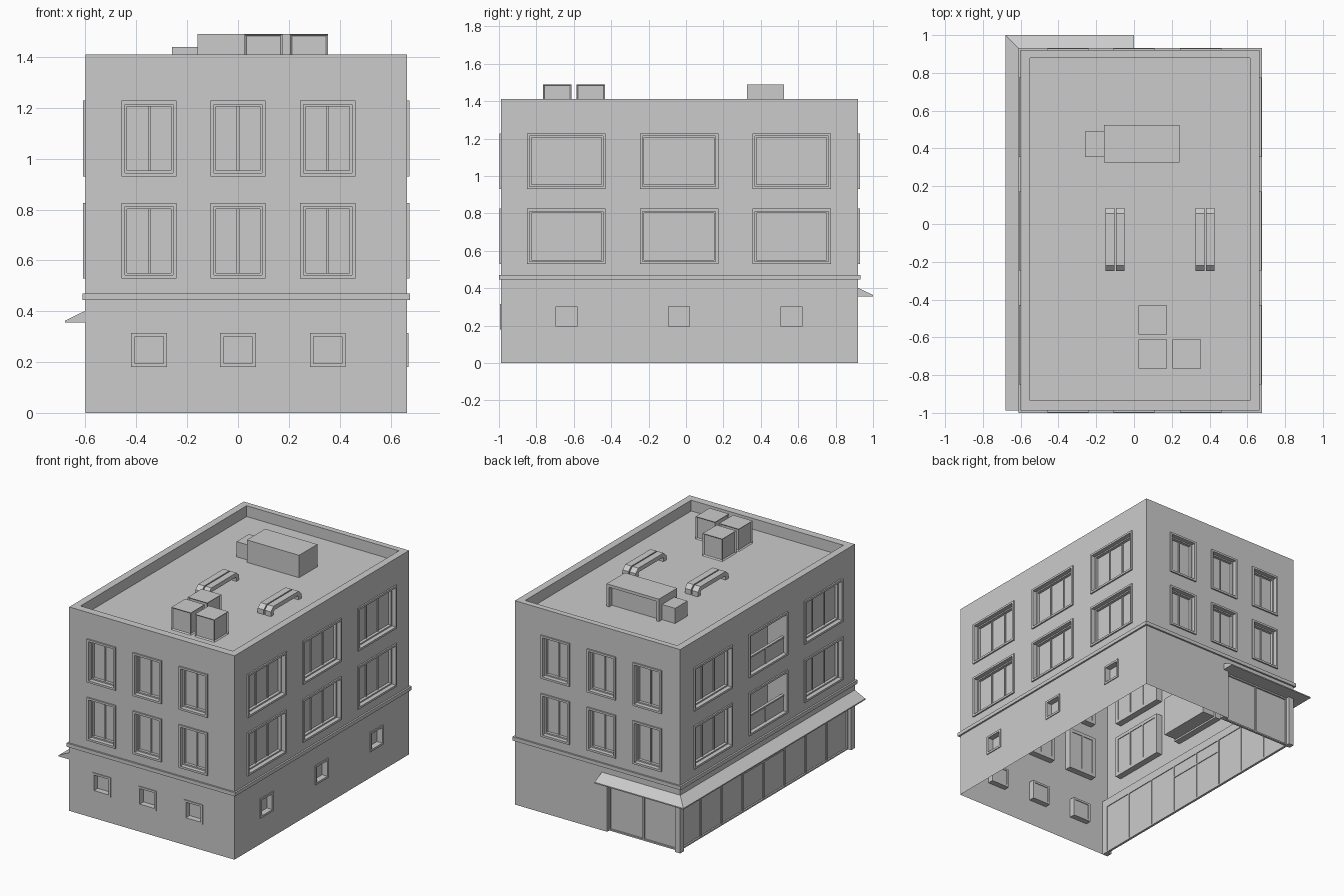
import bpy, bmesh
from mathutils import Vector

if "Cube" in bpy.data.objects:
    bpy.data.objects.remove(bpy.data.objects["Cube"])

X0, X1, Y0, Y1 = -0.60, 0.665, -0.988, 0.92   # body footprint
TOP, ROOF, SHOP = 1.41, 1.335, 0.355

# side name -> mapping of (along wall, height, outward distance) to space
SIDES = {
    "front": lambda u, z, d: Vector((u, Y0 - d, z)),
    "back": lambda u, z, d: Vector((u, Y1 + d, z)),
    "right": lambda u, z, d: Vector((X1 + d, u, z)),
    "left": lambda u, z, d: Vector((X0 - d, u, z)),
}
WORLD = lambda x, z, y: Vector((x, y, z))


def finish(bm, name, solid=True):
    if solid:
        bmesh.ops.recalc_face_normals(bm, faces=bm.faces)
    me = bpy.data.meshes.new(name)
    bm.to_mesh(me)
    bm.free()
    ob = bpy.data.objects.new(name, me)
    bpy.context.collection.objects.link(ob)
    return ob


def face(bm, pts, normal=None):
    f = bm.faces.new([bm.verts.new(p) for p in pts])
    if normal is not None:
        f.normal_update()
        if f.normal.dot(normal) < 0:
            f.normal_flip()
    return f


def sheet(bm, P, u0, u1, z0, z1, d=0.0):
    n = P(0, 0, 1) - P(0, 0, 0)
    face(bm, [P(u0, z0, d), P(u1, z0, d), P(u1, z1, d), P(u0, z1, d)], n)


def sweep(bm, rings, closed=False):
    """Skin a list of cross-section loops."""
    vs = [[bm.verts.new(p) for p in r] for r in rings]
    n, k = len(vs), len(vs[0])
    for i in range(n if closed else n - 1):
        a, b = vs[i], vs[(i + 1) % n]
        for j in range(k):
            bm.faces.new((a[j], a[(j + 1) % k], b[(j + 1) % k], b[j]))
    if not closed:
        bm.faces.new(vs[0])
        bm.faces.new(vs[-1])


def box(bm, P, u0, u1, z0, z1, d0, d1):
    sweep(bm, [[P(u0, z0, d), P(u1, z0, d), P(u1, z1, d), P(u0, z1, d)] for d in (d0, d1)])


def frame(bm, P, r, w, d0, d1):
    """Rectangular picture-frame ring of width w."""
    u0, u1, z0, z1 = r
    rings = []
    for u, z, a, b in ((u0, z0, 1, 1), (u1, z0, -1, 1), (u1, z1, -1, -1), (u0, z1, 1, -1)):
        rings.append([P(u, z, d0), P(u, z, d1), P(u + a * w, z + b * w, d1), P(u + a * w, z + b * w, d0)])
    sweep(bm, rings, True)


def grow(r, t):
    return (r[0] - t, r[1] + t, r[2] - t, r[3] + t)


# opening layout
FLOORS = [(0.528, 0.825), (0.93, 1.228)]
NARROW = [(c - 0.109, c + 0.109) for c in (-0.35, 0.0, 0.353)]
WIDE = [(c - 0.21, c + 0.21) for c in (-0.64, -0.037, 0.565)]
LOW_Z = (0.18, 0.315)
upper = {s: [(*u, *z) for u in (NARROW if s in ("front", "back") else WIDE) for z in FLOORS] for s in SIDES}
lower = {"front": [(c - 0.07, c + 0.07, *LOW_Z) for c in (-0.35, 0.0, 0.353)],
         "right": [(c - 0.07, c + 0.07, *LOW_Z) for c in (-0.64, -0.037, 0.563)],
         "left": [], "back": []}
shops = {"left": (Y0, Y1, 0, SHOP), "back": (X0, 0.0, 0, SHOP)}

# walls: thin sheets divided around the openings
for s, P in SIDES.items():
    bm = bmesh.new()
    a, b = (X0, X1) if s in ("front", "back") else (Y0, Y1)
    holes = [grow(r, -0.006) for r in upper[s] + lower[s]]
    if s in shops:
        holes.append(shops[s])
    us = sorted({a, b, *[h[0] for h in holes], *[h[1] for h in holes]})
    zs = sorted({0, TOP, *[h[2] for h in holes], *[h[3] for h in holes]})
    for u0, u1 in zip(us, us[1:]):
        for z0, z1 in zip(zs, zs[1:]):
            cu, cz = (u0 + u1) / 2, (z0 + z1) / 2
            if not any(h[0] < cu < h[1] and h[2] < cz < h[3] for h in holes):
                sheet(bm, P, u0, u1, z0, z1)
    bmesh.ops.remove_doubles(bm, verts=bm.verts, dist=1e-5)
    bmesh.ops.dissolve_limit(bm, angle_limit=0.01, verts=bm.verts, edges=bm.edges)
    finish(bm, s + "_wall", False)

# parapet top, inner parapet faces and roof deck
bm = bmesh.new()
ix0, ix1, iy0, iy1 = X0 + 0.05, X1 - 0.05, Y0 + 0.053, Y1 - 0.04
loops = [[bm.verts.new(p) for p in ((a, c, z), (b, c, z), (b, d, z), (a, d, z))]
         for a, b, c, d, z in ((X0, X1, Y0, Y1, TOP), (ix0, ix1, iy0, iy1, TOP), (ix0, ix1, iy0, iy1, ROOF))]
for p, q in zip(loops, loops[1:]):
    for j in range(4):
        k = (j + 1) % 4
        bm.faces.new((p[j], p[k], q[k], q[j]))
bm.faces.new(loops[2])
finish(bm, "parapet_and_roof", False)

# windows
for s, P in SIDES.items():
    fr, gl = bmesh.new(), bmesh.new()
    wide = s in ("left", "right")
    for r in upper[s]:
        frame(fr, P, r, 0.014, -0.045, 0.01)
        if s == "left" and abs(r[0] + 0.247) < 0.01:
            continue                            # balcony openings
        q = grow(r, -0.014)
        frame(fr, P, q, 0.009, -0.045, -0.02)
        n = 3 if wide else 2
        for i in range(1, n):
            u = q[0] + (q[1] - q[0]) * i / n
            box(fr, P, u - 0.005, u + 0.005, q[2] + 0.009, q[3] - 0.009, -0.045, -0.033)
        sheet(gl, P, *q, -0.04)
    for r in lower[s]:
        frame(fr, P, r, 0.014, -0.04, 0.006)
        sheet(gl, P, *grow(r, -0.01), -0.035)
    finish(fr, s + "_window_frames")
    finish(gl, s + "_window_panes", False)

# recessed balconies in the middle of the left side
P = SIDES["left"]
bm, rail = bmesh.new(), bmesh.new()
for z0, z1 in FLOORS:
    u0, u1, z0, z1 = grow((*WIDE[1], z0, z1), -0.012)
    c = [[P(u0, z0, d), P(u1, z0, d), P(u1, z1, d), P(u0, z1, d)] for d in (0.0, -0.14)]
    mid = P((u0 + u1) / 2, (z0 + z1) / 2, -0.07)
    quads = [c[1]] + [[c[0][j], c[0][(j + 1) % 4], c[1][(j + 1) % 4], c[1][j]] for j in range(4)]
    for q in quads:
        face(bm, q, mid - sum(q, Vector()) / 4)
    h = z0 + 0.115
    box(rail, P, u0, u1, z0, h - 0.01, -0.026, -0.018)
    box(rail, P, u0, u1, h - 0.01, h, -0.032, -0.012)
    um = (u0 + u1) / 2
    box(rail, P, um - 0.005, um + 0.005, z0, h - 0.01, -0.03, -0.014)
finish(bm, "balcony_recesses", False)
finish(rail, "balcony_railings")

# shop front glazing with frames, mullions and central door transoms
fr, gl = bmesh.new(), bmesh.new()
for s, n in (("left", 8), ("back", 2)):
    P = SIDES[s]
    a, b = (Y0 + 0.035, Y1 - 0.035) if s == "left" else (X0 + 0.035, -0.035)
    sheet(gl, P, a, b, 0, SHOP, -0.035)
    frame(fr, P, (a, b, 0, SHOP), 0.01, -0.04, -0.024)
    step = (b - a) / n
    for i in range(1, n):
        u = a + step * i
        box(fr, P, u - 0.005, u + 0.005, 0.01, SHOP - 0.01, -0.04, -0.026)
    if s == "left":
        box(fr, P, a + 3 * step, a + 5 * step, 0.26, 0.27, -0.04, -0.026)
finish(fr, "shop_frames")
finish(gl, "shop_glass", False)

# shop posts
bm = bmesh.new()
for x, y in ((X0, Y0), (X0, Y1 - 0.04), (-0.04, Y1 - 0.04)):
    box(bm, WORLD, x, x + 0.04, 0, SHOP, y, y + 0.04)
finish(bm, "shop_posts")

# L-shaped awning with mitred corner
bm = bmesh.new()
prof = [(-0.04, SHOP), (0.08, SHOP), (0.08, 0.363), (0.0, 0.402), (-0.04, 0.402)]
sweep(bm, [[Vector((X0 - d, Y0, z)) for d, z in prof],
           [Vector((X0 - d, Y1 + d, z)) for d, z in prof],
           [Vector((0.0, Y1 + d, z)) for d, z in prof]])
finish(bm, "awning")

# band course around the building
bm = bmesh.new()
band = [(0.0, 0.445), (0.012, 0.445), (0.012, 0.47), (0.0, 0.47)]
sweep(bm, [[Vector((x + sx * d, y + sy * d, z)) for d, z in band]
           for x, y, sx, sy in ((X0, Y0, -1, -1), (X1, Y0, 1, -1), (X1, Y1, 1, 1), (X0, Y1, -1, 1))], True)
finish(bm, "band_course")

# rooftop cooling units with inset side panels
for i, (x, y) in enumerate(((0.025, -0.585), (0.025, -0.765), (0.205, -0.765))):
    bm = bmesh.new()
    box(bm, WORLD, x, x + 0.15, ROOF, 1.49, y, y + 0.153)
    bmesh.ops.recalc_face_normals(bm, faces=bm.faces)
    bmesh.ops.inset_individual(bm, faces=[f for f in bm.faces if abs(f.normal.z) < 0.5], thickness=0.01, depth=-0.008)
    finish(bm, f"cooling_unit_{i + 1}")

# large plant housing with recessed back, and small side box
bm = bmesh.new()
box(bm, WORLD, -0.16, 0.24, ROOF, 1.49, 0.325, 0.495)
portal = [(-0.16, ROOF), (-0.16, 1.49), (0.24, 1.49), (0.24, ROOF), (0.22, ROOF), (0.22, 1.47), (-0.14, 1.47), (-0.14, ROOF)]
sweep(bm, [[WORLD(x, z, y) for x, z in portal] for y in (0.495, 0.525)])
finish(bm, "plant_housing")
bm = bmesh.new()
box(bm, WORLD, -0.26, -0.16, ROOF, 1.44, 0.355, 0.49)
finish(bm, "plant_side_box")

# twin arched roof ducts
duct = [(-0.25, ROOF), (-0.25, 1.368), (-0.22, 1.395), (0.055, 1.395), (0.085, 1.368), (0.085, ROOF),
        (0.055, ROOF), (0.055, 1.357), (0.045, 1.366), (-0.21, 1.366), (-0.22, 1.357), (-0.22, ROOF)]
bm = bmesh.new()
for x in (-0.15, -0.096, 0.326, 0.38):
    sweep(bm, [[Vector((a, y, z)) for y, z in duct] for a in (x, x + 0.046)])
finish(bm, "roof_ducts")
